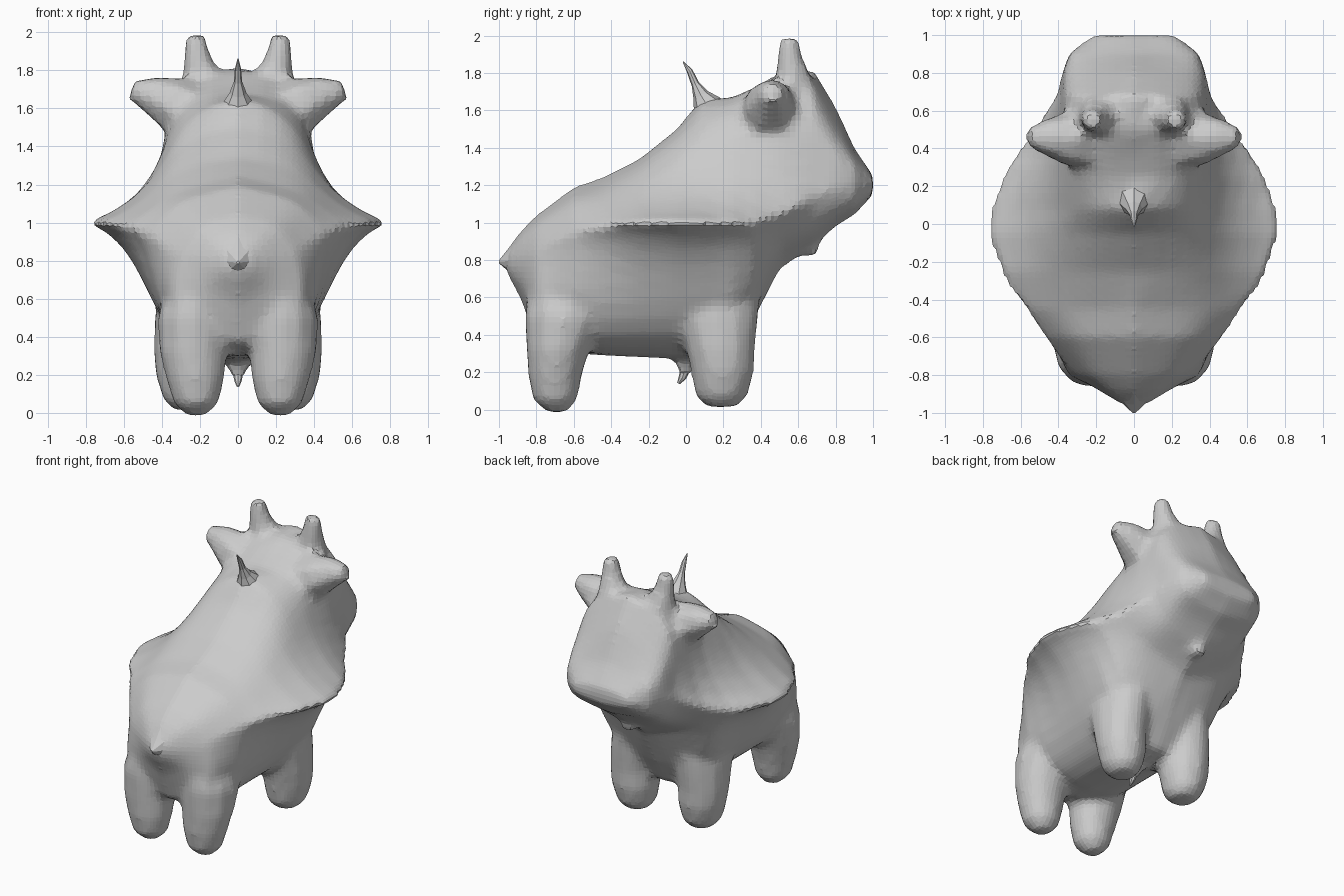
import bpy, bmesh, math
from mathutils import Vector


def curve_through(a, m, b, bend, n):
    # cubic curve from a to b passing through m halfway; bend makes it S-shaped
    a, m, b, bend = Vector(a), Vector(m), Vector(b), Vector(bend)
    c = (8 * m - a - b) / 6
    c1, c2 = c + bend, c - bend
    out = []
    for i in range(n + 1):
        t = i / n
        s = 1 - t
        out.append(a * s ** 3 + c1 * 3 * s * s * t + c2 * 3 * s * t * t + b * t ** 3)
    return out


def fade(y, lo0, lo1, hi1, hi0):
    # 0 outside lo0..hi0, 1 inside lo1..hi1
    return max(0, min(1, (y - lo0) / (lo1 - lo0), (hi0 - y) / (hi0 - hi1)))


def loft(bm, rings):
    vr = [[bm.verts.new(p) for p in r] for r in rings]
    n = len(vr[0])
    faces = []
    for a, b in zip(vr, vr[1:]):
        for i in range(n):
            j = (i + 1) % n
            faces.append(bm.faces.new((a[i], a[j], b[j], b[i])))
    faces.append(bm.faces.new(vr[0][::-1]))
    faces.append(bm.faces.new(vr[-1]))
    bmesh.ops.recalc_face_normals(bm, faces=faces)


def finish(name, bm):
    me = bpy.data.meshes.new(name)
    bm.to_mesh(me)
    bm.free()
    ob = bpy.data.objects.new(name, me)
    bpy.context.collection.objects.link(ob)
    return ob


def tube(bm, path, sides, mirror=1):
    # path entries: centre, radius; rings face along the overall direction
    axis = (Vector(path[-1][0]) - Vector(path[0][0])).normalized()
    side = Vector((0, 1, 0)) if abs(axis.y) < 0.8 else Vector((1, 0, 0))
    u = axis.cross(side).normalized()
    v = axis.cross(u)
    rings = []
    for c, r in path:
        ring = [Vector(c) + (u * math.cos(k * math.tau / sides) + v * math.sin(k * math.tau / sides)) * r
                for k in range(sides)]
        rings.append([Vector((p.x * mirror, p.y, p.z)) for p in ring])
    loft(bm, rings)


# body and head sections: y, top z, upper mid x z, crease x z, lower mid x z, bottom z
SECTIONS = [
    (-0.96, .84, .04, .83, .06, .79, .04, .75, .73),
    (-0.88, .96, .13, .91, .19, .80, .16, .68, .58),
    (-0.80, 1.04, .20, .98, .31, .84, .33, .53, .36),
    (-0.60, 1.19, .29, 1.11, .47, .94, .40, .56, .30),
    (-0.45, 1.24, .35, 1.14, .58, .98, .42, .57, .29),
    (-0.25, 1.34, .39, 1.21, .72, 1.0, .435, .58, .28),
    (-0.05, 1.50, .39, 1.30, .79, 1.0, .45, .59, .27),
    (0.08, 1.66, .38, 1.36, .775, 1.0, .45, .59, .25),
    (0.25, 1.67, .37, 1.44, .71, 1.0, .44, .60, .28),
    (0.36, 1.72, .36, 1.49, .64, 1.0, .41, .68, .48),
    (0.50, 1.80, .37, 1.54, .53, 1.04, .32, .87, .75),
    (0.68, 1.82, .36, 1.57, .41, 1.14, .29, .96, .87),
    (0.80, 1.62, .34, 1.43, .38, 1.18, .29, 1.04, .98),
    (0.90, 1.40, .30, 1.33, .345, 1.20, .28, 1.09, 1.04),
    (1.00, 1.25, .17, 1.24, .22, 1.20, .17, 1.16, 1.15),
]
bm = bmesh.new()
rings = []
for y, top, ux, uz, cx, cz, lx, lz, bot in SECTIONS:
    up = fade(y, -.5, .2, .55, .85)
    low = fade(y, -.9, -.5, .25, .5)
    half = curve_through((0, top), (ux, uz), (cx, cz), (.14 * up, .20 * up), 10)
    half += curve_through((cx, cz), (lx, lz), (0, bot), (-.07 * low, .28 * low), 10)[1:]
    ring = half + [Vector((-p.x, p.y)) for p in half[-2:0:-1]]
    rings.append([(p.x, y, p.y) for p in ring])
loft(bm, rings)

# legs: z, centre x, centre y, radius x, radius y
HIND = [(-.015, .22, -.69, .05, .05), (.05, .22, -.70, .12, .12), (.18, .225, -.70, .155, .145),
        (.32, .235, -.685, .18, .17), (.50, .235, -.65, .19, .215), (.75, .20, -.62, .15, .22)]
FORE = [(.015, .26, .19, .08, .08), (.07, .265, .19, .13, .14), (.20, .27, .195, .165, .17),
        (.32, .275, .185, .17, .185), (.50, .26, .16, .18, .23), (.75, .24, .17, .15, .24)]
for leg in (HIND, FORE):
    for s in (-1, 1):
        loft(bm, [[(s * (x + rx * math.cos(k * math.tau / 12)), y + ry * math.sin(k * math.tau / 12), z)
                   for k in range(12)] for z, x, y, rx, ry in leg])

# horns and ears, chin nub and belly nub grow out of the skin
HORN = [((.19, .58, 1.66), .13), ((.195, .57, 1.78), .105), ((.215, .555, 1.88), .075), ((.225, .55, 1.985), .055)]
EAR = [((.24, .45, 1.57), .17), ((.36, .45, 1.63), .145), ((.46, .46, 1.675), .105), ((.56, .46, 1.70), .055)]
for s in (-1, 1):
    tube(bm, HORN, 6, s)
    tube(bm, EAR, 7, s)
tube(bm, [((0, .56, .95), .16), ((0, .63, .90), .09), ((0, .70, .83), .03)], 8)
tube(bm, [((0, .04, .38), .15), ((0, .01, .26), .07), ((0, -.02, .17), .025)], 8)
body = finish("body", bm)

# fuse everything into one soft skin
rm = body.modifiers.new("fuse", 'REMESH')
rm.mode = 'VOXEL'
rm.voxel_size = 0.03
sm = body.modifiers.new("soften", 'SMOOTH')
sm.factor = 0.5
sm.iterations = 4

# thin pulled tips: nape tuft, tail and belly
POINTS = {
    "nape_tuft": [((0, .13, 1.60), .10), ((0, .08, 1.68), .045), ((0, .05, 1.74), .022),
                  ((0, .02, 1.81), .016), ((0, -.015, 1.86), .003)],
    "tail": [((0, -.88, .80), .14), ((0, -.95, .795), .06), ((0, -1.0, .79), .008)],
    "belly_tip": [((0, 0, .23), .03), ((0, -.02, .17), .02), ((0, -.04, .14), .008)],
}
for name, path in POINTS.items():
    bm = bmesh.new()
    tube(bm, path, 8)
    finish(name, bm)
